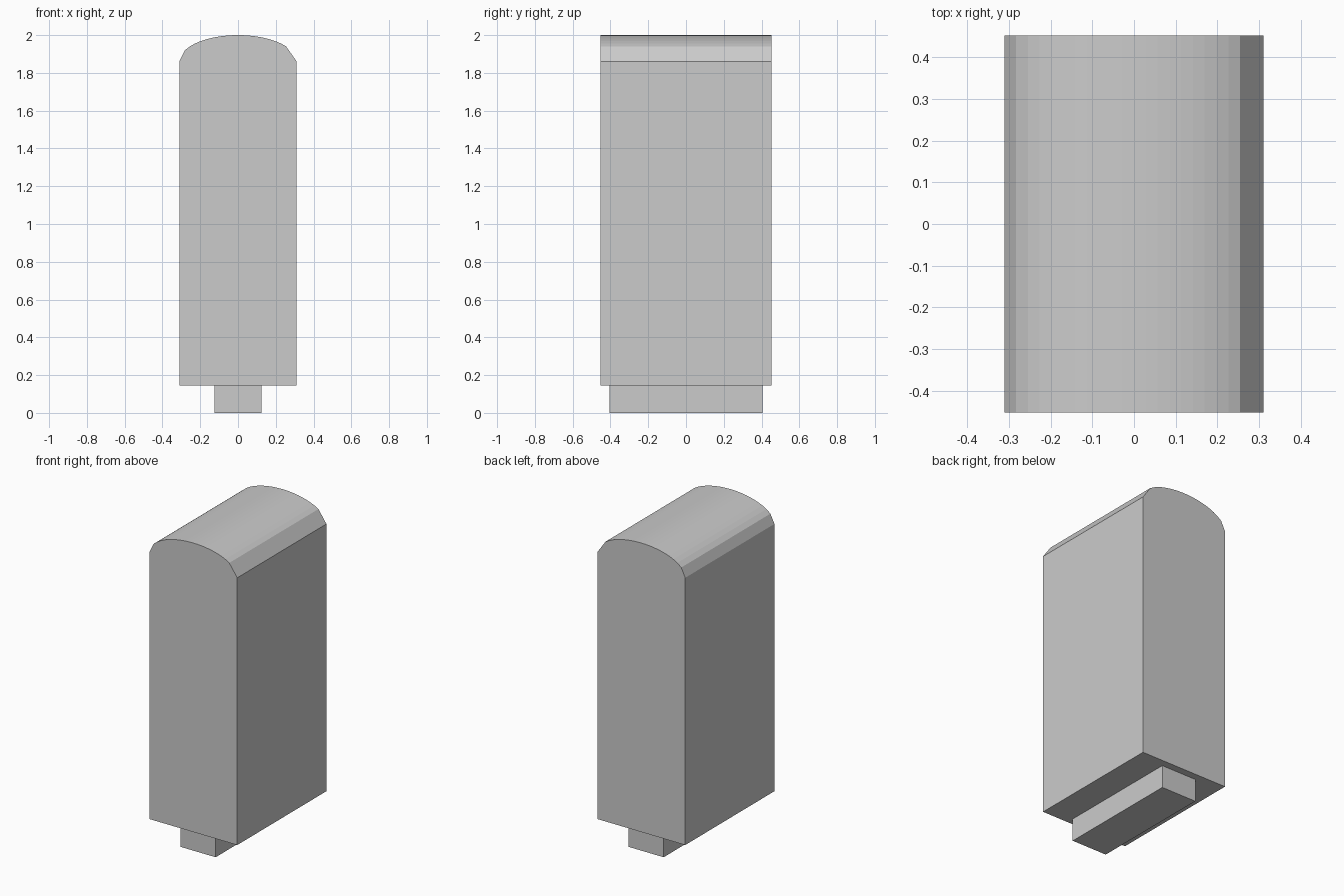
import bpy, bmesh
from math import sqrt

if "Cube" in bpy.data.objects:
    bpy.data.objects.remove(bpy.data.objects["Cube"])

HALF_W, HALF_D = 0.311, 0.452   # body half width and half depth
FOOT_Z, SHOULDER_Z, TOP_Z = 0.146, 1.86, 2.0


def extrude_profile(name, profile, half_depth):
    """Solid made by sweeping an (x, z) outline along y."""
    bm = bmesh.new()
    face = bm.faces.new([bm.verts.new((x, -half_depth, z)) for x, z in profile])
    result = bmesh.ops.extrude_face_region(bm, geom=[face])
    verts = [g for g in result["geom"] if isinstance(g, bmesh.types.BMVert)]
    bmesh.ops.translate(bm, verts=verts, vec=(0, 2 * half_depth, 0))
    bmesh.ops.recalc_face_normals(bm, faces=bm.faces)
    mesh = bpy.data.meshes.new(name)
    bm.to_mesh(mesh)
    bm.free()
    obj = bpy.data.objects.new(name, mesh)
    bpy.context.collection.objects.link(obj)
    return obj


# Rounded slab: elliptical crown, with one wider chamfer on the right shoulder
STEPS = 22
crown = []
for i in range(STEPS + 1):
    if i == STEPS - 1:
        continue
    t = -1 + 2 * i / STEPS
    z = SHOULDER_Z + (TOP_Z - SHOULDER_Z) * sqrt(max(0.0, 1 - t * t))
    crown.append((HALF_W * t, z))
extrude_profile("rounded_slab", crown + [(HALF_W, FOOT_Z), (-HALF_W, FOOT_Z)], HALF_D)

# Narrow foot under the slab
extrude_profile("foot", [(-0.125, 0), (0.125, 0), (0.125, FOOT_Z), (-0.125, FOOT_Z)], 0.405)
